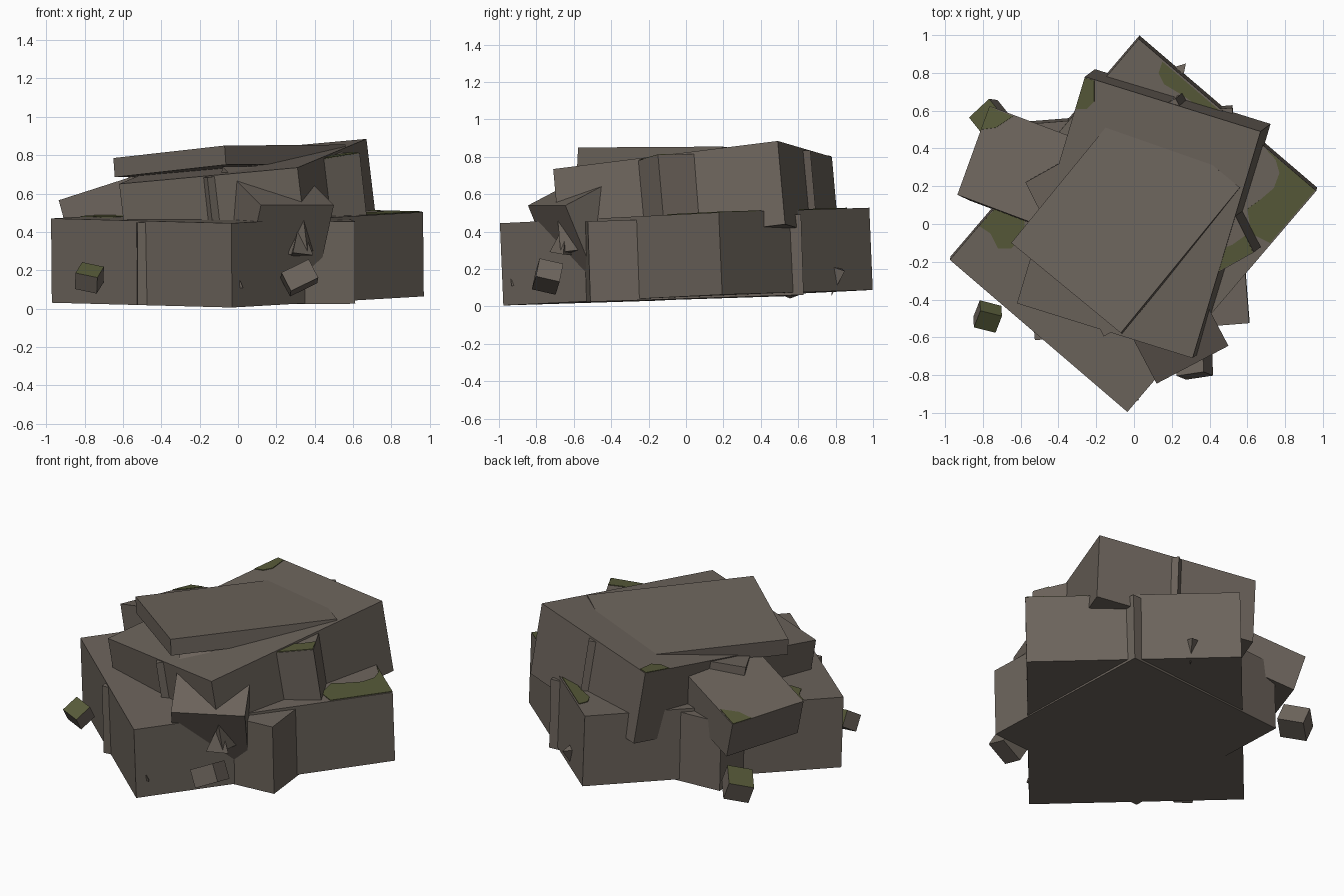
import bpy, bmesh
from mathutils import Vector, Matrix, Euler

cube = bpy.data.objects.get("Cube")
if cube:
    bpy.data.objects.remove(cube, do_unlink=True)


def material(name, rgb):
    m = bpy.data.materials.new(name)
    m.use_nodes = True
    m.diffuse_color = (*rgb, 1)
    bsdf = m.node_tree.nodes["Principled BSDF"]
    bsdf.inputs["Base Color"].default_value = (*rgb, 1)
    bsdf.inputs["Roughness"].default_value = 0.9
    return m


STONE = material("grey_brown_stone", (0.15, 0.127, 0.106))
MOSS = material("dark_moss", (0.093, 0.1, 0.04))


def finish(name, bm, *mats):
    bmesh.ops.recalc_face_normals(bm, faces=bm.faces)
    mesh = bpy.data.meshes.new(name)
    bm.to_mesh(mesh)
    bm.free()
    for m in mats:
        mesh.materials.append(m)
    ob = bpy.data.objects.new(name, mesh)
    bpy.context.collection.objects.link(ob)
    return ob


def block(name, a, b, d, thick):
    """Slab hung below the top face that has corner a and neighbours b and d."""
    a, b, d = Vector(a), Vector(b), Vector(d)
    u, v = b - a, d - a
    n = u.cross(v).normalized()
    centre = (b + d) / 2 - n * thick / 2
    m = Matrix((u, v, n * thick)).transposed().to_4x4()
    bm = bmesh.new()
    bmesh.ops.create_cube(bm, size=1, matrix=Matrix.Translation(centre) @ m)
    finish(name, bm, STONE)
    return a, n


def moss_patch(name, plane, outline):
    """Thin plate lying on the top plane of a slab."""
    a, n = plane
    bm = bmesh.new()
    pts = []
    for x, y in outline:
        z = a.z - (n.x * (x - a.x) + n.y * (y - a.y)) / n.z
        pts.append(bm.verts.new(Vector((x, y, z)) - n * 0.001))
    face = bm.faces.new(pts)
    out = bmesh.ops.extrude_face_region(bm, geom=[face])
    top = [e for e in out["geom"] if isinstance(e, bmesh.types.BMVert)]
    bmesh.ops.translate(bm, verts=top, vec=n * 0.005)
    finish(name, bm, MOSS)


def pebble(name, pos, size, rot, mossy):
    m = (Matrix.Translation(pos) @ Euler(rot).to_matrix().to_4x4()
         @ Matrix.Diagonal((*size, 1)))
    bm = bmesh.new()
    bmesh.ops.create_cube(bm, size=1, matrix=m)
    bm.normal_update()
    if mossy:
        for f in bm.faces:
            f.material_index = int(f.normal.z > 0.5)
    finish(name, bm, STONE, MOSS)


def shard(name, pos, radius, height, rot):
    m = Matrix.Translation(pos) @ Euler(rot).to_matrix().to_4x4()
    bm = bmesh.new()
    bmesh.ops.create_cone(bm, cap_ends=True, segments=3, radius1=radius,
                          radius2=0, depth=height, matrix=m)
    finish(name, bm, STONE)


# Lower layer: a slab with a second one turned inside it
base = block("base_slab", (-0.975, -0.19, 0.47), (-0.035, -0.995, 0.445),
             (0.025, 0.98, 0.528), 0.44)
block("base_cross_slab", (-0.525, -0.615, 0.448), (0.61, -0.525, 0.455),
      (-0.615, 0.525, 0.485), 0.43)

# Middle layer
middle = block("middle_slab", (-0.62, -0.42, 0.65), (0.31, -0.71, 0.735),
               (-0.26, 0.78, 0.80), 0.45)
cross = block("middle_cross_slab", (-0.16, -0.595, 0.683), (0.635, -0.15, 0.81),
              (-0.575, 0.22, 0.708), 0.44)

# Cap and leaning blocks
block("top_slab", (-0.65, -0.1, 0.785), (-0.07, -0.577, 0.85),
      (-0.02, 0.67, 0.79), 0.1)
side = block("leaning_side_block", (-0.935, 0.155, 0.565), (-0.375, -0.055, 0.745),
             (-0.765, 0.625, 0.55), 0.24)
block("leaning_front_block", (0.12, -0.845, 0.54), (0.5, -0.645, 0.54),
      (-0.08, -0.465, 0.74), 0.4)

# Moss
moss_patch("moss_base_right", base, [
    (0.96, 0.18), (0.69, 0.405), (0.75, 0.34), (0.77, 0.27), (0.74, 0.19),
    (0.67, 0.13), (0.6, 0.08), (0.62, -0.05), (0.72, -0.1)])
moss_patch("moss_base_left", base, [
    (-0.82, -0.01), (-0.76, -0.05), (-0.72, -0.13), (-0.65, -0.13),
    (-0.58, -0.06), (-0.58, 0.06), (-0.68, 0.14)])
moss_patch("moss_base_back", base, [
    (0.15, 0.86), (0.13, 0.8), (0.16, 0.74), (0.26, 0.68), (0.4, 0.58), (0.5, 0.56)])
moss_patch("moss_middle", middle, [
    (-0.26, 0.775), (-0.31, 0.61), (-0.25, 0.61), (-0.21, 0.65), (-0.21, 0.76)])
moss_patch("moss_side_block", side, [
    (-0.765, 0.62), (-0.81, 0.5), (-0.73, 0.51), (-0.64, 0.57)])
moss_patch("moss_cross_slab", cross, [
    (0.63, -0.15), (0.59, -0.06), (0.52, -0.11), (0.44, -0.14), (0.42, -0.265)])

# Loose rubble
pebble("front_pebble", (0.32, -0.74, 0.16), (0.16, 0.13, 0.11), (-0.25, -0.45, 0.15), False)
pebble("left_pebble", (-0.775, -0.49, 0.16), (0.12, 0.11, 0.1), (0.55, 0.2, -0.25), True)
pebble("back_pebble", (-0.75, 0.55, 0.14), (0.15, 0.16, 0.12), (-0.3, -0.25, 0.75), True)
shard("front_shard", (0.32, -0.65, 0.37), 0.075, 0.18, (-0.1, 0.1, 0.6))
shard("back_shard", (0.24, 0.8, 0.13), 0.04, 0.15, (2.9, 0.2, 0.3))
shard("corner_shard", (0.01, -0.93, 0.13), 0.02, 0.04, (0.4, 0, 0))
